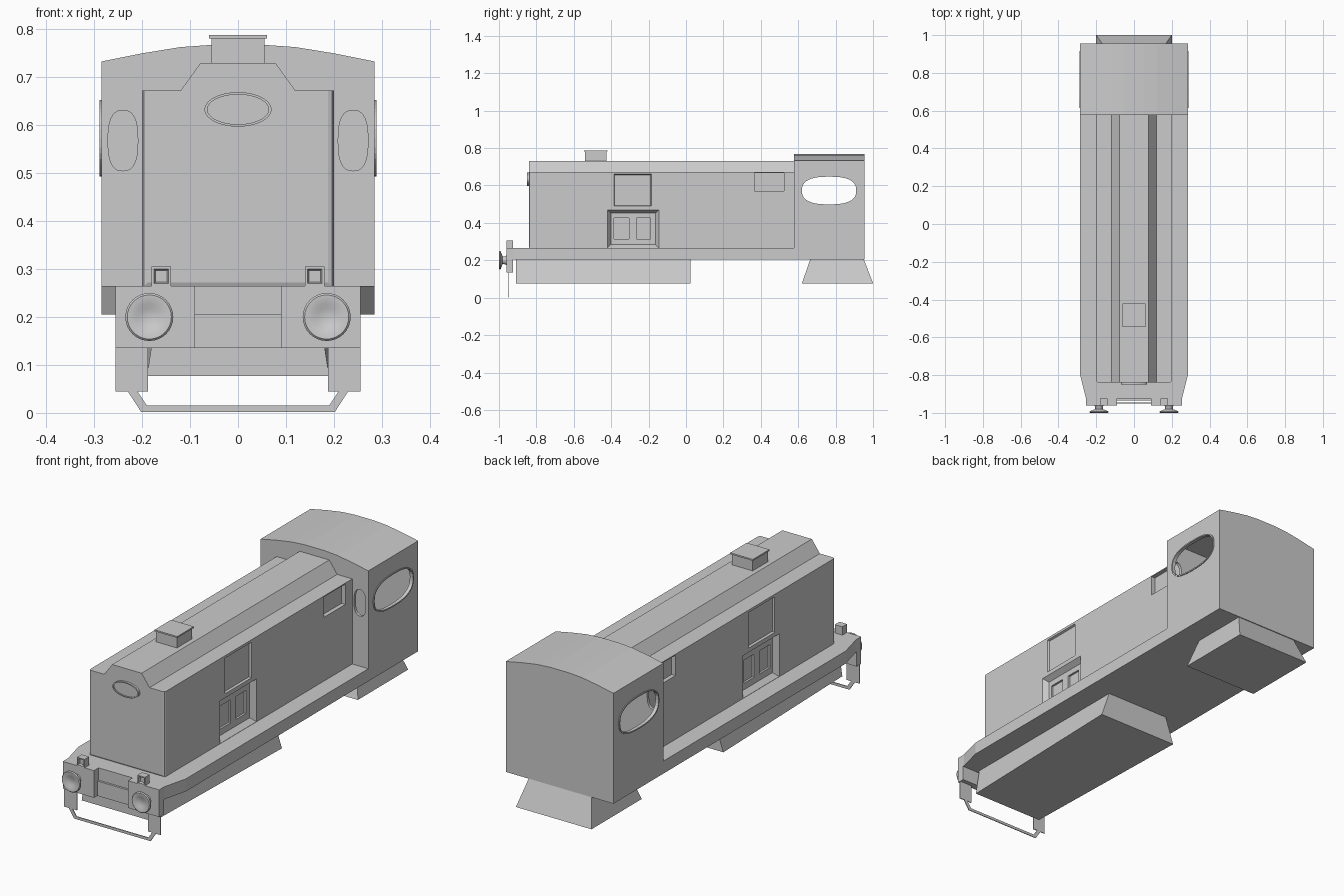
import bpy, bmesh, math

if "Cube" in bpy.data.objects:
    bpy.data.objects.remove(bpy.data.objects["Cube"])

grey = bpy.data.materials.new("grey_paint")
grey.diffuse_color = (0.6, 0.6, 0.6, 1)
grey.use_nodes = True
grey.node_tree.nodes["Principled BSDF"].inputs["Base Color"].default_value = grey.diffuse_color


def loft(name, rings, ring_loop=False, edit=None):
    """Skin a list of equal-length point rings; ring_loop joins last to first, else both ends are capped."""
    bm = bmesh.new()
    vs = [[bm.verts.new(p) for p in r] for r in rings]
    n = len(vs[0])
    pairs = list(zip(vs, vs[1:])) + ([(vs[-1], vs[0])] if ring_loop else [])
    for a, b in pairs:
        for i in range(n):
            j = (i + 1) % n
            bm.faces.new((a[i], a[j], b[j], b[i]))
    if not ring_loop:
        bm.faces.new(vs[0])
        bm.faces.new(vs[-1])
    if edit:
        edit(bm)
    bmesh.ops.recalc_face_normals(bm, faces=bm.faces)
    me = bpy.data.meshes.new(name)
    bm.to_mesh(me)
    bm.free()
    me.materials.append(grey)
    ob = bpy.data.objects.new(name, me)
    bpy.context.collection.objects.link(ob)
    return ob


def place(pts, axis, d):
    """Put 2D points in the plane at distance d along an axis."""
    if axis == 'x':
        return [(d, u, v) for u, v in pts]
    if axis == 'y':
        return [(u, d, v) for u, v in pts]
    return [(u, v, d) for u, v in pts]


def prism(name, pts, axis, a, b, edit=None):
    return loft(name, [place(pts, axis, a), place(pts, axis, b)], edit=edit)


def rect(u0, u1, v0, v1):
    return [(u0, v0), (u1, v0), (u1, v1), (u0, v1)]


def box(name, x0, x1, y0, y1, z0, z1):
    return prism(name, rect(x0, x1, y0, y1), 'z', z0, z1)


def oval(cu, cv, ru, rv, power=2.0, n=40):
    pts = []
    for i in range(n):
        t = 2 * math.pi * i / n
        c, s = math.cos(t), math.sin(t)
        pts.append((cu + ru * math.copysign(abs(c) ** (2 / power), c),
                    cv + rv * math.copysign(abs(s) ** (2 / power), s)))
    return pts


def mirrored(half):
    return half + [(-x, v) for x, v in reversed(half)]


def cut(target, cutters):
    for c in cutters:
        c.hide_render = True
        m = target.modifiers.new("cut", 'BOOLEAN')
        m.operation = 'DIFFERENCE'
        m.solver = 'EXACT'
        m.object = c
    dg = bpy.context.evaluated_depsgraph_get()
    me = bpy.data.meshes.new_from_object(target.evaluated_get(dg))
    target.modifiers.clear()
    target.data = me
    for c in cutters:
        bpy.data.objects.remove(c)


# Running board with tapered, notched front
prism("running_board", mirrored([(.285, .58), (.285, -.8), (.255, -.92), (.255, -.96),
                                 (.09, -.96), (.09, -.925)]), 'z', .205, .265)


# Engine hood with softened front corners
def soften(bm):
    es = [e for e in bm.edges if all(v.co.y < -.8 and abs(v.co.x) > .19 for v in e.verts)]
    bmesh.ops.bevel(bm, geom=es, offset=.012, segments=2, affect='EDGES', profile=.5)


hood = prism("engine_hood", mirrored([(.2, .26), (.2, .672), (.12, .672), (.078, .73)]),
             'y', -.84, .585, edit=soften)

# Recesses in both hood sides: (y0, y1, z0, z1, start depth, end depth, inward taper)
recesses = [(-.42, -.145, .266, .47, 0, .025, .018),
            (-.385, -.305, .315, .425, .02, .035, 0),
            (-.265, -.19, .315, .425, .02, .035, 0),
            (-.385, -.185, .49, .66, 0, .01, .004),
            (.365, .525, .57, .667, 0, .02, 0)]
cutters = []
for s in (1, -1):
    for y0, y1, z0, z1, d0, d1, t in recesses:
        outer = rect(y0, y1, z0, z1)
        inner = rect(y0 + t, y1 - t, z0 + t, z1 - t)
        rings = [place(outer, 'x', s * (.2 - d0)), place(inner, 'x', s * (.2 - d1))]
        if d0 == 0:
            rings.insert(0, place(outer, 'x', s * .23))
        cutters.append(loft("recess_cutter", rings))
cut(hood, cutters)

# Oval plate on the hood nose
loft("nose_plate_rim", [place(oval(0, .633, a, b), 'y', y) for a, b, y in
                        ((.07, .036, -.835), (.07, .036, -.85), (.064, .031, -.85), (.064, .031, -.835))],
     ring_loop=True)
prism("nose_plate", oval(0, .633, .064, .031), 'y', -.835, -.845)

# Exhaust box and lid
box("exhaust_box", -.055, .055, -.54, -.425, .72, .782)
box("exhaust_lid", -.06, .06, -.545, -.42, .781, .788)

# Hollow cab with arched roof and oval windows
cab = prism("cab", mirrored([(.285, .205), (.285, .733), (.2, .75), (.12, .763), (.05, .768)]),
            'y', .578, .955)
side_window = (.765, .573, .145, .074, 2.6)
cab_cutters = [box("cab_inside", -.272, .272, .592, .942, .265, .72),
               prism("side_window_cutter", oval(*side_window), 'x', -.4, .4)]
for s in (1, -1):
    cab_cutters.append(prism("front_window_cutter", oval(s * .24, .568, .031, .063, 2.6), 'y', .5, .65))
cut(cab, cab_cutters)

# Raised rims around the side windows
cy, cz, ry, rz, p = side_window
for s in (1, -1):
    loft("side_window_rim", [place(oval(cy, cz, ry + g, rz + g, p), 'x', s * x) for g, x in
                             ((.006, .28), (.006, .289), (0, .289), (0, .272))], ring_loop=True)

# Flared underframe blocks
loft("front_underframe", [
    [(-.17, -.91, .207), (.17, -.91, .207), (.17, .025, .207), (-.17, .025, .207)],
    [(-.19, -.91, .077), (.19, -.91, .077), (.215, .025, .077), (-.215, .025, .077)]])
loft("rear_underframe", [
    place(rect(-.165, .165, .665, .95), 'z', .207),
    place(rect(-.2, .2, .62, 1.0), 'z', .077)])

# Buffer beam: two outer blocks and a recessed centre plate
box("beam_centre", -.09, .09, -.935, -.925, .135, .206)
for s in (1, -1):
    a, b = sorted((s * .09, s * .255))
    box("beam_block", a, b, -.96, -.925, .135, .206)

    # Buffers, turned profile of (radius, y)
    profile = [(.03, -.955), (.022, -.965), (.02, -.98), (.035, -.986), (.05, -.992),
               (.05, -.996), (.046, -1.0), (.028, -.999), (.018, -.993)]
    buf = loft("buffer", [place(oval(s * .185, .2, r, r, n=32), 'y', y) for r, y in profile])
    bpy.context.view_layer.objects.active = buf
    buf.select_set(True)
    bpy.ops.object.shade_smooth_by_angle(angle=math.radians(35))
    buf.select_set(False)

    # Marker lamps with sunken front
    lamp = [(.02, -.925), (.02, -.96), (.015, -.96), (.012, -.95)]
    loft("marker_lamp", [place(rect(s * .16 - h, s * .16 + h, .285 - h, .285 + h), 'y', y) for h, y in lamp])

# Thin guard bar hanging under the beam
half = [(.188, .136), (.255, .136), (.255, .045), (.23, .045), (.202, .002)]
inner = [(.19, .015), (.21, .045), (.188, .045)]
outline = half + [(-x, z) for x, z in reversed(half)] + \
    [(-x, z) for x, z in reversed(inner)] + inner
prism("guard_bar", outline, 'y', -.95, -.946)
